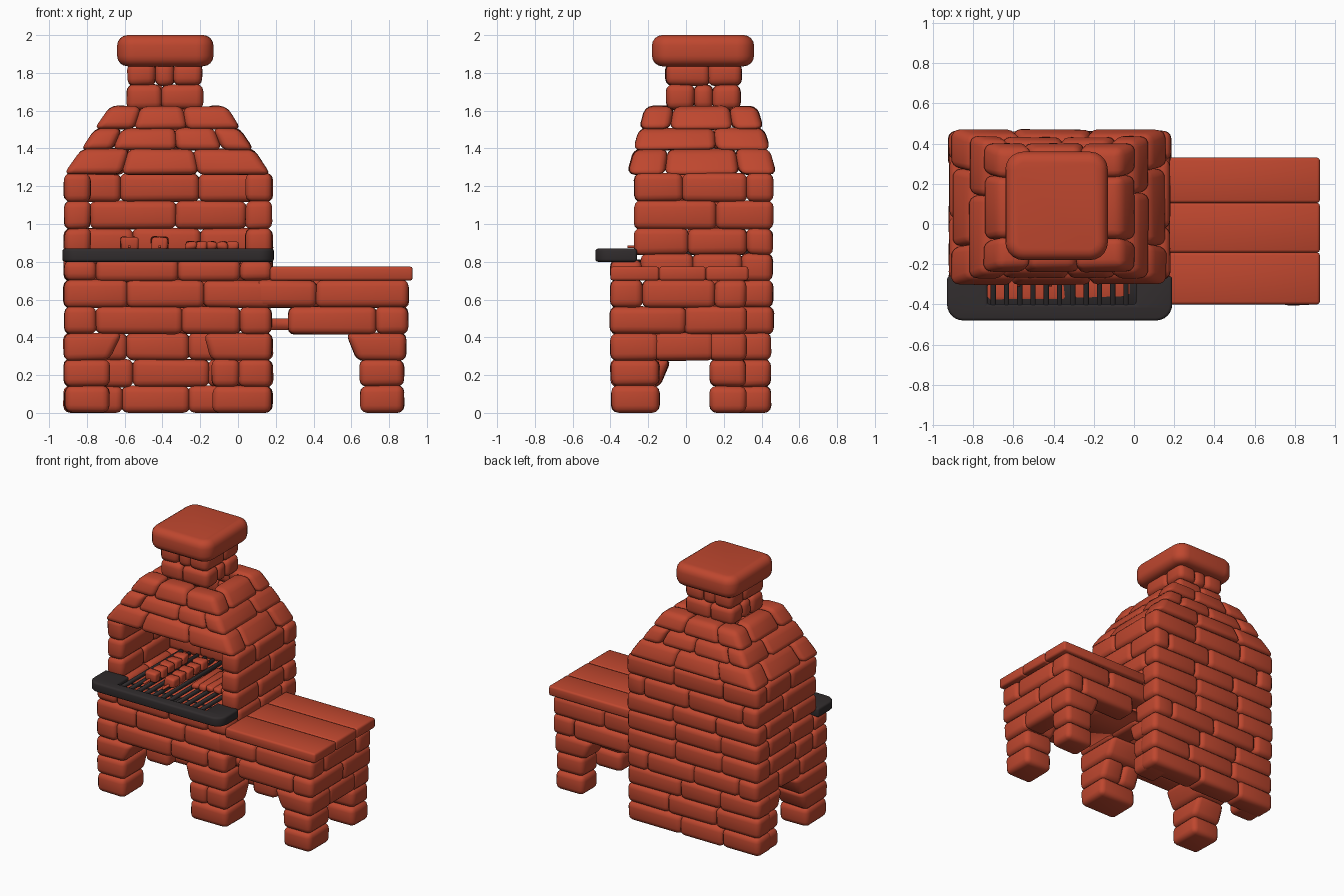
import bpy, bmesh, math, random
from mathutils import Vector

if "Cube" in bpy.data.objects:
    bpy.data.objects.remove(bpy.data.objects["Cube"])

random.seed(4)


def material(name, col):
    m = bpy.data.materials.new(name)
    m.diffuse_color = (*col, 1)
    m.use_nodes = True
    m.node_tree.nodes["Principled BSDF"].inputs["Base Color"].default_value = m.diffuse_color
    return m


RED = material("brick red", (0.52, 0.063, 0.028))
DARK = material("charcoal metal", (0.030, 0.025, 0.026))


def box(bm, x0, x1, y0, y1, z0, z1, top=None, jit=0.0, warp=None):
    """Eight-corner box; top = (x0, x1, y0, y1) gives a different upper end."""
    vs = []
    for z, (a, b, c, d) in ((z0, (x0, x1, y0, y1)), (z1, top or (x0, x1, y0, y1))):
        for x, y in ((a, c), (b, c), (b, d), (a, d)):
            v = Vector((x, y, z))
            if warp:
                v = warp(v)
            v += Vector([random.uniform(-jit, jit) for _ in range(3)])
            v.z = max(v.z, 0)
            vs.append(bm.verts.new(v))
    for f in ((3, 2, 1, 0), (4, 5, 6, 7), (0, 1, 5, 4), (1, 2, 6, 5), (2, 3, 7, 6), (3, 0, 4, 7)):
        bm.faces.new([vs[i] for i in f])


def finish(name, bm, mat, bevel=0.038, seg=3):
    bmesh.ops.recalc_face_normals(bm, faces=bm.faces)
    me = bpy.data.meshes.new(name)
    bm.to_mesh(me)
    bm.free()
    me.materials.append(mat)
    for p in me.polygons:
        p.use_smooth = True
    ob = bpy.data.objects.new(name, me)
    bpy.context.collection.objects.link(ob)
    if bevel:
        mod = ob.modifiers.new("round", "BEVEL")
        mod.width, mod.segments = bevel, seg
        mod.limit_method = "ANGLE"
        mod.angle_limit = math.radians(35)
    return ob


J, O = 0.004, 0.004     # corner wobble and overlap of neighbouring bricks


def cuts(a, b, parity, size=0.34):
    """Joint positions along a wall, shifted from course to course."""
    n = max(1, round((b - a) / size))
    s = (b - a) / n
    mid = [a + s * (i + random.uniform(-.12, .12) + (.1 if parity else -.1)) for i in range(1, n)]
    return [a] + mid + [b]


def ring(bm, x0, x1, y0, y1, z0, z1, t, parity, sides="FBLR", warp=None, size=0.34):
    """One course of bricks around a rectangle, corners alternating."""
    for s in sides:
        if s in "FB":
            a, b = (x0 + t, x1 - t) if parity else (x0, x1)
            c, d = (y0, y0 + t) if s == "F" else (y1 - t, y1)
        else:
            a, b = (y0, y1) if parity else (y0 + t, y1 - t)
            c, d = (x0, x0 + t) if s == "L" else (x1 - t, x1)
        p = cuts(a, b, parity, size)
        for u, v in zip(p, p[1:]):
            e = (u - O, v + O, c, d) if s in "FB" else (c, d, u - O, v + O)
            box(bm, *e, z0 - O, z1 + O, jit=J, warp=warp)


ZS = [0, .14, .28, .42, .56, .70, .84, .975, 1.12, 1.265]
X0, X1, Y0, Y1 = -.92, .18, -.40, .46

# back wall, from the floor to the hood
bm = bmesh.new()
for i in range(3):
    p = cuts(X0, X1, i % 2, .36)
    for u, v in zip(p, p[1:]):
        box(bm, u - O, v + O, .28, Y1 - .01, ZS[i] - O, ZS[i + 1] + O, jit=J)
    for a, b in ((X0, X0 + .2), (X1 - .2, X1)):
        box(bm, a, b, .19, .40, ZS[i], ZS[i + 1], top=(a, b, .19 - .05 * (i == 2), .40), jit=J)
finish("back_wall_base", bm, RED)

# body courses under the grill
bm = bmesh.new()
for i in (3, 4):
    ring(bm, X0, X1, Y0, Y1, ZS[i], ZS[i + 1], .17, i % 2)
ring(bm, X0, X1, Y0, Y1, .70, .81, .17, 1, "F")
ring(bm, X0, X1, Y0, Y1, .70, .84, .17, 0, "B")
for a in (X0, X1 - .17):
    for u, v in ((-.40, -.23),):
        box(bm, a, a + .17, u, v, .70, .81, jit=J)
    for u, v in ((-.24, .04), (.03, .30)):
        box(bm, a, a + .17, u, v, .70, .844, jit=J)
finish("body_bricks", bm, RED)

# firebox side and back walls
bm = bmesh.new()
for i in (6, 7, 8):
    ring(bm, X0, X1, -.27 - .14 * (i % 2 == 0), Y1, ZS[i], ZS[i + 1], .14, i % 2, "BL"[:1])
    for a in (X0, X1 - .14):
        p = cuts(-.27, Y1 if i % 2 else Y1 - .14, i % 2, .38)
        for u, v in zip(p, p[1:]):
            box(bm, a, a + .14, u - O, v + O, ZS[i] - O, ZS[i + 1] + O, jit=J)
finish("firebox_walls", bm, RED)

# floors inside body and table
bm = bmesh.new()
box(bm, -.80, .06, -.28, .34, .70, .79)
box(bm, -.80, .06, -.28, .34, .44, .50)
box(bm, .10, .80, -.28, .24, .44, .50)
finish("inner_floors", bm, RED, 0)

# front legs of the body: stacked bricks, the top ones spread into an arch
bm = bmesh.new()
for a, b, ta, tb in ((-.92, -.68, -.92, -.61), (-.14, .18, -.18, .18)):
    box(bm, a + .005, b, -.395, -.14, 0, .144, jit=J)
    if b > 0:
        box(bm, a, .01, -.40, -.14, .136, .284, top=(a, .01, -.40, -.08), jit=J)
        box(bm, 0, b, -.40, -.14, .136, .284, top=(0, b, -.40, -.08), jit=J)
    else:
        box(bm, a, b, -.40, -.14, .136, .284, top=(a, b, -.40, -.08), jit=J)
    box(bm, a, b, -.40, -.08, .276, .424, top=(ta, tb, -.40, 0), jit=J)
finish("front_legs", bm, RED)

# side table walls
bm = bmesh.new()
for i in (3, 4):
    ring(bm, .10, .90, Y0, .32, ZS[i], ZS[i + 1], .17, i % 2, "FBR", size=.32)
box(bm, .72, .89, -.17, .15, .276, .424, jit=J)
finish("table_bricks", bm, RED)

# side table legs
bm = bmesh.new()
for c, d in ((-.40, -.14), (.12, .32)):
    for k in (0, 1):
        box(bm, .645, .88, c + .005, d, .14 * k, .14 * k + .144, jit=J)
    box(bm, .63, .89, c, d, .276, .424, top=(.57, .89, c, d), jit=J)
finish("table_legs", bm, RED)

# table planks
bm = bmesh.new()
for c, d in ((-.40, -.142), (-.142, .105), (.105, .33)):
    box(bm, .17, .925, c, d, .70, .775)
finish("table_planks", bm, RED, .014, 2)


# hood: three courses squeezed into a tapering shape
def hood_warp(v):
    k = (v.z - 1.265) / .355
    sx, sy = 1 - .43 * k, 1 - .25 * k
    return Vector((-.375 + .005 * k + (v.x + .375) * sx, .085 - .005 * k + (v.y - .085) * sy, v.z))


bm = bmesh.new()
for i, (a, b) in enumerate(((1.265, 1.395), (1.395, 1.505), (1.505, 1.62))):
    ring(bm, -.915, .165, -.31, .48, a, b, .2, i % 2, warp=hood_warp, size=.36)
finish("hood_bricks", bm, RED)

# chimney and cap
bm = bmesh.new()
for i, (a, b) in enumerate(((1.61, 1.735), (1.735, 1.85))):
    ring(bm, -.585, -.19, -.105, .29, a, b, .15, i % 2, size=.2)
finish("chimney_bricks", bm, RED)
bm = bmesh.new()
box(bm, -.64, -.13, -.18, .36, 1.835, 2.0)
vert = [e for e in bm.edges if abs(e.verts[0].co.z - e.verts[1].co.z) > .1]
bmesh.ops.bevel(bm, geom=vert, offset=.09, segments=5, profile=.5, affect="EDGES")
finish("chimney_cap", bm, RED, .055, 4)

# dark ledge: a frame open toward the firebox, with rounded front corners
pts = [(-.93, -.26)]
for cx, start in ((-.85, 180), (.11, 270)):
    pts += [(cx + .08 * math.cos(math.radians(start + 15 * k)),
             -.40 + .08 * math.sin(math.radians(start + 15 * k))) for k in range(7)]
pts += [(.19, -.26), (.01, -.26), (.01, -.40), (-.73, -.40), (-.73, -.26)]
bm = bmesh.new()
face = bm.faces.new([bm.verts.new((x, y, .80)) for x, y in pts])
ext = bmesh.ops.extrude_face_region(bm, geom=[face])
bmesh.ops.translate(bm, vec=(0, 0, .07), verts=[g for g in ext["geom"] if isinstance(g, bmesh.types.BMVert)])
finish("front_ledge", bm, DARK, .014, 3)

# grate bars and the tray beneath them
bm = bmesh.new()
box(bm, -.74, .02, -.42, -.23, .80, .812)
for k in range(11):
    x = -.70 + .066 * k
    box(bm, x - .013, x + .013, -.41, .33, .835, .862)
finish("grate", bm, DARK, .005, 1)

# food: two skewers of cubes and a flat cut
bm = bmesh.new()
for x in (-.575, -.415):
    for k in range(5):
        y = -.20 + .085 * k
        box(bm, x - .045, x + .045, y - .036, y + .036, .862, .93, jit=.006)
finish("kebab_cubes", bm, RED, .014, 2)
bm = bmesh.new()
for x in (-.575, -.415):
    box(bm, x - .007, x + .007, -.31, .24, .872, .886)
finish("skewers", bm, RED, 0)
bm = bmesh.new()
for k in range(5):
    x = -.25 + .055 * k
    box(bm, x - .03, x + .03, -.17 + .01 * k, .14 - .02 * k, .862, .908, jit=.006)
finish("rib_rack", bm, RED, .016, 2)
